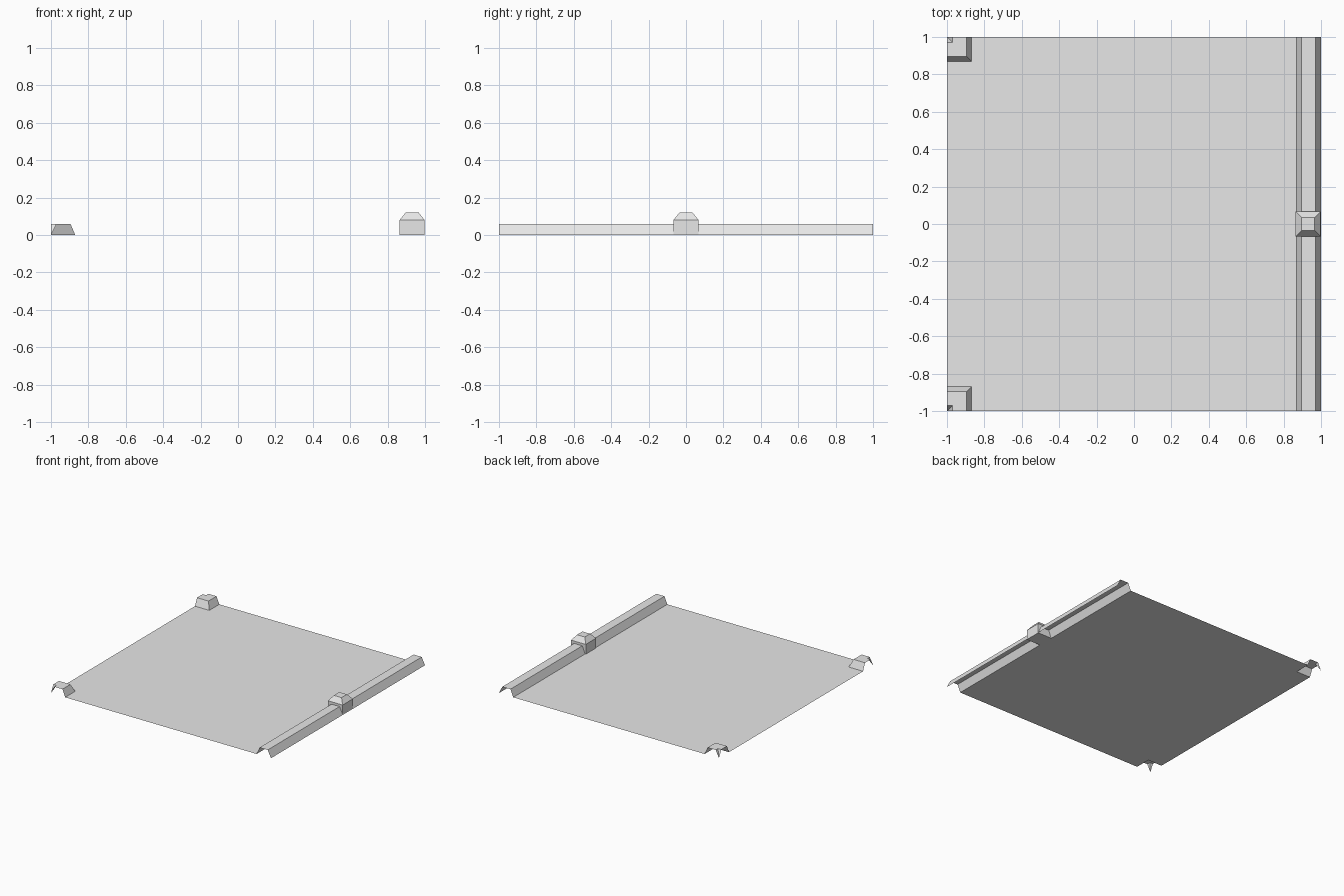
import bpy, bmesh

cube = bpy.data.objects.get("Cube")
if cube:
    bpy.data.objects.remove(cube, do_unlink=True)

grey = bpy.data.materials.new("light_grey")
grey.use_nodes = True
grey.diffuse_color = (0.8, 0.8, 0.8, 1)
grey.node_tree.nodes["Principled BSDF"].inputs["Base Color"].default_value = (0.8, 0.8, 0.8, 1)

# Ridge cross-section: distance in from the tile edge, height
PROFILE = [(0, 0), (0.03, 0.06), (0.104, 0.06), (0.13, 0)]
WIDTH = PROFILE[-1][0]


def finish(name, bm):
    mesh = bpy.data.meshes.new(name)
    bm.to_mesh(mesh)
    bm.free()
    mesh.materials.append(grey)
    obj = bpy.data.objects.new(name, mesh)
    bpy.context.collection.objects.link(obj)
    return obj


def open_sheet(name, rows):
    """Skin rows of points as an open sheet that faces up."""
    bm = bmesh.new()
    grid = [[bm.verts.new(p) for p in row] for row in rows]
    for a, b in zip(grid, grid[1:]):
        for i in range(len(a) - 1):
            bm.faces.new((a[i], a[i + 1], b[i + 1], b[i]))
    bmesh.ops.remove_doubles(bm, verts=bm.verts, dist=1e-5)
    bm.normal_update()
    bmesh.ops.reverse_faces(bm, faces=[f for f in bm.faces if f.normal.z < 0])
    return finish(name, bm)


# Floor sheet, notched where the two corner ridges stand
bm = bmesh.new()
n = 1 - WIDTH
outline = [(n, -1), (n, 1), (-n, 1), (-n, n), (-1, n), (-1, -n), (-n, -n), (-n, -1)]
bm.faces.new([bm.verts.new((x, y, 0)) for x, y in outline])
finish("floor", bm)

# Straight edge ridge, hollow with open ends
open_sheet("edge_ridge", [[(1 - d, y, z) for y in (-1, 1)] for d, z in PROFILE])

# Mitred ridge corners, open at the tile edges
for name, s in (("front_corner_ridge", -1), ("back_corner_ridge", 1)):
    open_sheet(name, [[(-1, s * (1 - d), z), (d - 1, s * (1 - d), z), (d - 1, s, z)]
                      for d, z in PROFILE])

# Post: a square block with a tapered cap
bm = bmesh.new()
rings = []
for half, z in ((0.067, 0), (0.067, 0.08), (0.035, 0.12)):
    rings.append([bm.verts.new((0.931 + half * i, half * j, z))
                  for i, j in ((-1, -1), (1, -1), (1, 1), (-1, 1))])
for a, b in zip(rings, rings[1:]):
    for i in range(4):
        k = (i + 1) % 4
        bm.faces.new((a[i], a[k], b[k], b[i]))
bm.faces.new(rings[0][::-1])
bm.faces.new(rings[-1])
bmesh.ops.recalc_face_normals(bm, faces=bm.faces)
finish("post", bm)
